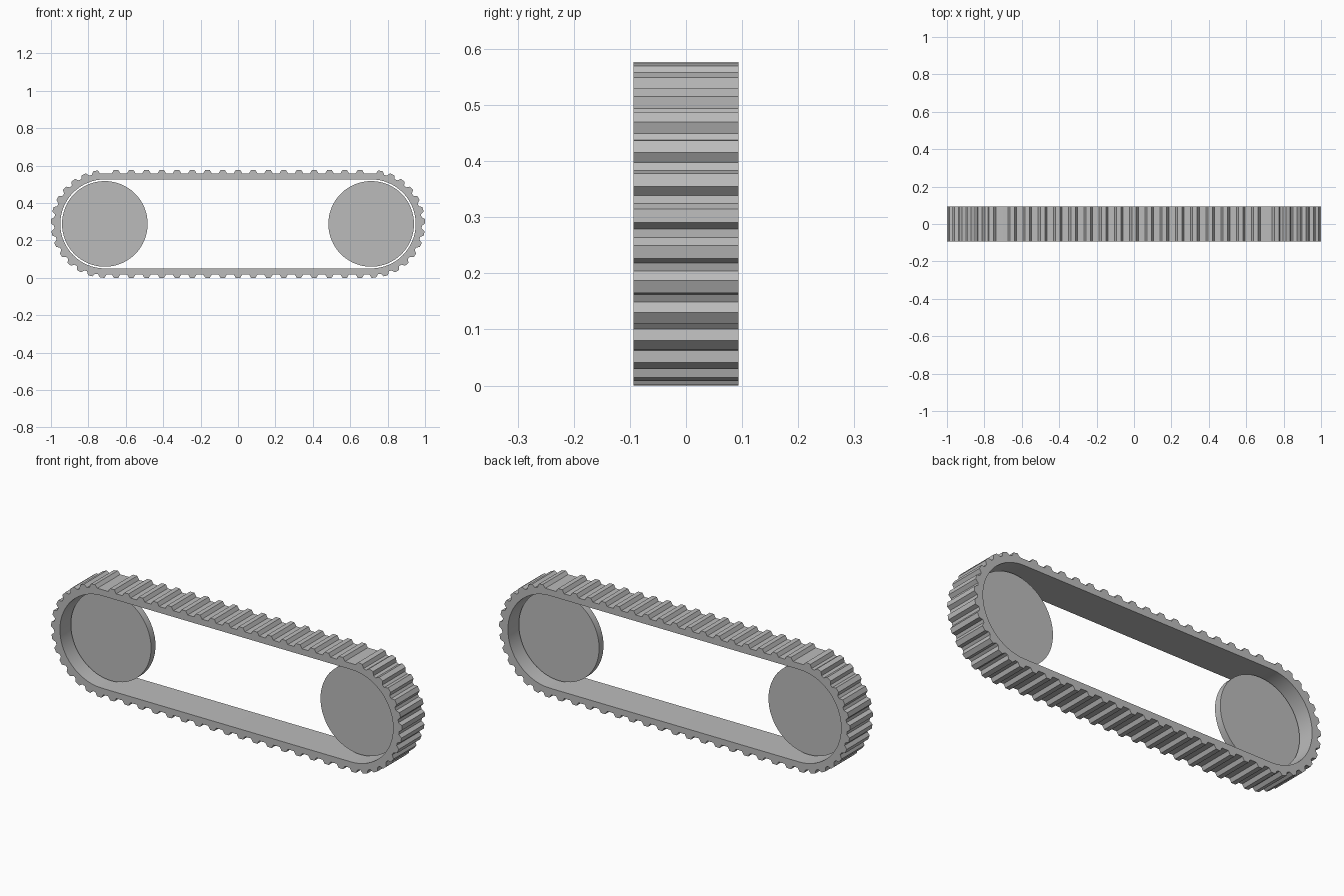
import bpy
from math import radians, pi, sin, cos

if "Cube" in bpy.data.objects:
    bpy.data.objects.remove(bpy.data.objects["Cube"])

AXLE_X, AXLE_Z = 0.712, 0.2885
BASE_R, TIP_R, INNER_R = 0.27, 0.288, 0.238
HALF_WIDTH = 0.0935
PITCH, ARC_STEP = 0.0815, 180 / 14

grey = bpy.data.materials.new("plain grey")
grey.use_nodes = True
colour = (0.5, 0.5, 0.5, 1)
grey.diffuse_color = colour
grey.node_tree.nodes["Principled BSDF"].inputs["Base Color"].default_value = colour


def tooth(x, degrees):
    """Trapezoid tooth on the belt at axle position x, pointing along the angle."""
    a = radians(degrees)
    shape = [(BASE_R, -0.023), (TIP_R, -0.012), (TIP_R, 0.012), (BASE_R, 0.023)]
    return [(x + r * cos(a) - t * sin(a), r * sin(a) + t * cos(a)) for r, t in shape]


def add_loop(curve, points):
    spline = curve.splines.new('POLY')
    spline.points.add(len(points) - 1)
    for p, (x, z) in zip(spline.points, points):
        p.co = (x, z, 0, 1)
    spline.use_cyclic_u = True


# Toothed outer outline, counter-clockwise from the bottom run
outer = []
for i in range(-8, 9):
    outer += tooth(i * PITCH, -90)
right_end = []
for k in range(14):
    right_end += tooth(AXLE_X, -87.2 + k * ARC_STEP)
right_end.append((AXLE_X, BASE_R))
outer += right_end
for i in range(8, -9, -1):
    outer += tooth(i * PITCH, 90)
outer += [(-x, z) for x, z in reversed(right_end)]

# Smooth inner outline
steps = 32
inner = []
for side, start in ((1, -pi / 2), (-1, pi / 2)):
    for k in range(steps + 1):
        a = start + pi * k / steps
        inner.append((side * AXLE_X + INNER_R * cos(a), INNER_R * sin(a)))

# Belt: outline with a hole, extruded across its width
profile = bpy.data.curves.new("belt_profile", 'CURVE')
profile.dimensions = '2D'
profile.fill_mode = 'BOTH'
profile.extrude = HALF_WIDTH
add_loop(profile, outer)
add_loop(profile, inner)
belt = bpy.data.objects.new("toothed_belt", profile)
bpy.context.collection.objects.link(belt)
belt.location = (0, 0, AXLE_Z)
belt.rotation_euler = (pi / 2, 0, 0)
bpy.ops.object.select_all(action='DESELECT')
belt.select_set(True)
bpy.context.view_layer.objects.active = belt
bpy.ops.object.convert(target='MESH')
belt = bpy.context.object
belt.data.materials.clear()
belt.data.materials.append(grey)
bpy.ops.object.shade_smooth_by_angle(angle=radians(12))

# Thin wheel discs in the middle of the belt width
for name, x in (("left_wheel", AXLE_X), ("right_wheel", -AXLE_X)):
    bpy.ops.mesh.primitive_cylinder_add(vertices=64, radius=0.229, depth=0.036,
                                        location=(x, 0, AXLE_Z), rotation=(pi / 2, 0, 0))
    wheel = bpy.context.object
    wheel.name = name
    wheel.data.materials.append(grey)
    bpy.ops.object.shade_smooth_by_angle(angle=radians(30))
